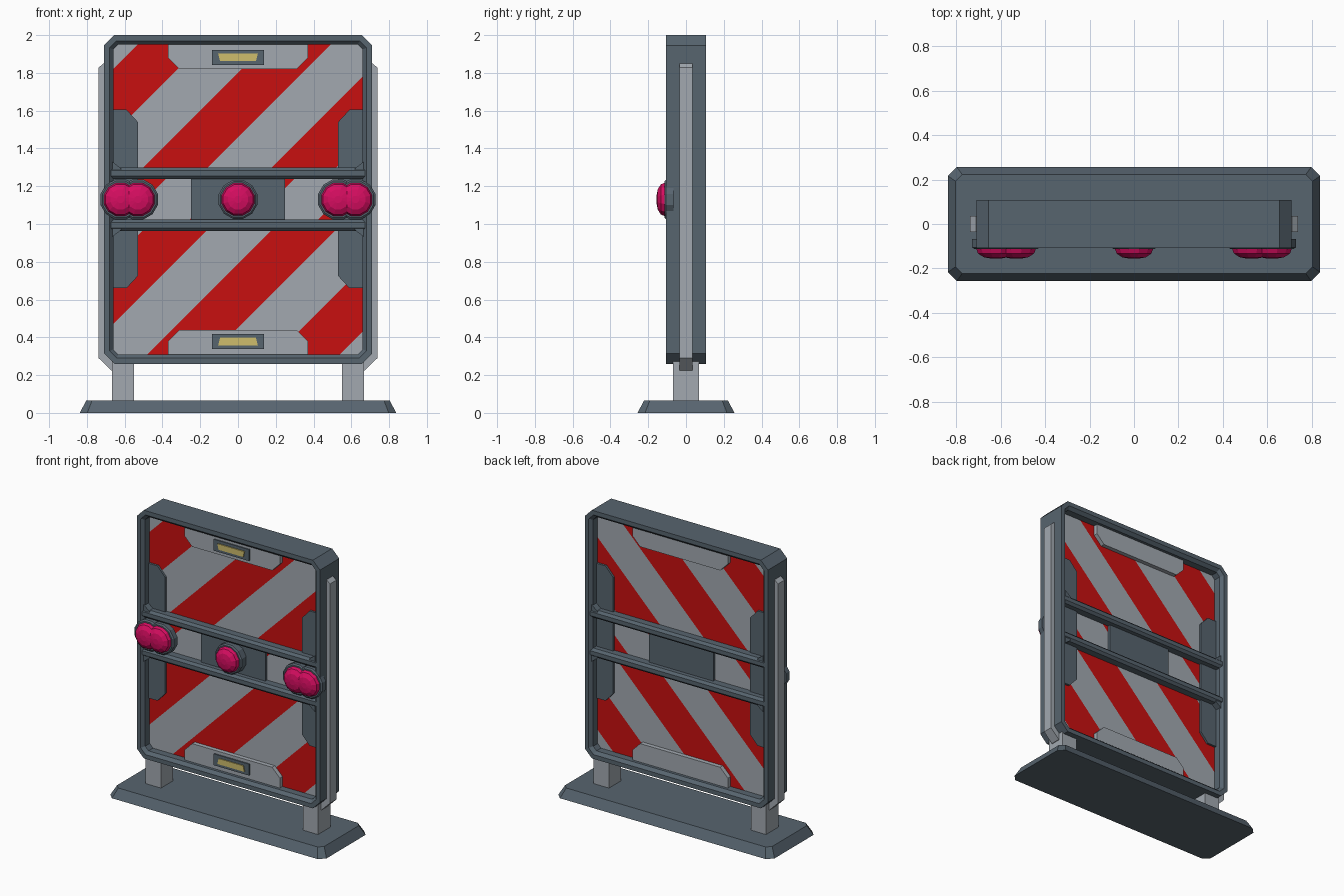
import bpy, bmesh, math
from mathutils import Vector

if "Cube" in bpy.data.objects:
    bpy.data.objects.remove(bpy.data.objects["Cube"])


def make_mat(name, rgb):
    m = bpy.data.materials.new(name)
    m.diffuse_color = (*rgb, 1)
    m.use_nodes = True
    m.node_tree.nodes["Principled BSDF"].inputs["Base Color"].default_value = m.diffuse_color
    return m


SLATE = make_mat("slate grey", (0.095, 0.128, 0.158))
LIGHT = make_mat("light grey", (0.36, 0.395, 0.435))
RED = make_mat("warning red", (0.58, 0.005, 0.005))
PINK = make_mat("lamp pink", (0.68, 0.004, 0.12))
YELLOW = make_mat("pale yellow", (0.62, 0.51, 0.15))


def finish(name, bm, *mats):
    bmesh.ops.recalc_face_normals(bm, faces=bm.faces[:])
    me = bpy.data.meshes.new(name)
    bm.to_mesh(me)
    bm.free()
    for m in mats:
        me.materials.append(m)
    ob = bpy.data.objects.new(name, me)
    bpy.context.collection.objects.link(ob)
    return ob


def skin(name, loops, mat, caps=True, closed=False):
    """Join equal-length loops of points with quads."""
    bm = bmesh.new()
    rows = [[bm.verts.new(p) for p in lp] for lp in loops]
    n = len(rows[0])
    pairs = list(zip(rows, rows[1:])) + ([(rows[-1], rows[0])] if closed else [])
    for a, b in pairs:
        for i in range(n):
            j = (i + 1) % n
            bm.faces.new((a[i], a[j], b[j], b[i]))
    if caps and not closed:
        bm.faces.new(rows[0])
        bm.faces.new(rows[-1])
    return finish(name, bm, mat)


def prism(name, pts, y0, y1, mat):
    """Extrude an x-z outline along y."""
    return skin(name, [[(x, y, z) for x, z in pts] for y in (y0, y1)], mat)


def rect(x0, x1, z0, z1):
    return [(x0, z0), (x1, z0), (x1, z1), (x0, z1)]


def octagon(hx, hy, c):
    return [(hx, -hy + c), (hx, hy - c), (hx - c, hy), (-hx + c, hy),
            (-hx, hy - c), (-hx, -hy + c), (-hx + c, -hy), (hx - c, -hy)]


def lathe(name, cx, cz, prof, mat, n=12):
    """Turn a (radius, y) profile about the y axis."""
    ang = [2 * math.pi * (i + 0.5) / n for i in range(n)]
    return skin(name, [[(cx + r * math.cos(a), y, cz + r * math.sin(a)) for a in ang]
                       for r, y in prof], mat)


def striped_panel(name, z0, z1, start, w=0.34, hx=0.675, t=0.035):
    """Slab cut along 45 degree lines, red where x - z falls in an even band."""
    bm = bmesh.new()
    bmesh.ops.create_cube(bm, size=1)
    for v in bm.verts:
        v.co = Vector((v.co.x * 2 * hx, v.co.y * 2 * t, (z0 + z1) / 2 + v.co.z * (z1 - z0)))
    for k in range(-12, 13):
        bmesh.ops.bisect_plane(bm, geom=bm.verts[:] + bm.edges[:] + bm.faces[:],
                               plane_co=(start + k * w, 0, 0), plane_no=(1, 0, -1))
    for f in bm.faces:
        c = f.calc_center_median()
        f.material_index = math.floor((c.x - c.z - start) / w + 1e-4) % 2
    return finish(name, bm, RED, LIGHT)


# Base plate
skin("base_plate", [[(x, y, z) for x, y in octagon(hx, hy, c)]
                    for hx, hy, c, z in ((0.838, 0.257, 0.04, 0), (0.803, 0.222, 0.03, 0.065))], SLATE)

# Outer frame ring with bevelled lips
CZ, HX, HZ = 1.13, 0.71, 0.87
prof = [(0, -0.107), (0.03, -0.107), (0.05, -0.085), (0.05, 0.085), (0.03, 0.107), (0, 0.107)]
skin("outer_frame", [[(x, y, CZ + z) for x, z in octagon(HX - d, HZ - d, 0.055 - 0.586 * d)]
                     for d, y in prof], SLATE, closed=True)

# Cross bars between the openings
for label, z in (("upper", 1.268), ("lower", 0.994)):
    sec = octagon(0.1, 0.03, 0.016)
    skin(label + "_cross_bar", [[(x, y, z + h) for y, h in sec] for x in (-0.68, 0.68)], SLATE)

# Striped panels
striped_panel("upper_panel", 1.268, 1.97, -2.48)
striped_panel("middle_panel", 0.994, 1.268, -1.28)
striped_panel("lower_panel", 0.29, 0.994, -0.79)

# Middle plate behind the centre lamp
prism("centre_plate", rect(-0.25, 0.25, 1.0, 1.26), -0.055, 0.055, SLATE)

# Parts repeated on both sides
for s, side in ((-1, "left"), (1, "right")):
    def flip(pts):
        return [(s * x, z) for x, z in pts]

    # Leg and side rail
    prism(side + "_leg", flip(rect(0.55, 0.668, 0.06, 0.29)), -0.068, 0.068, LIGHT)
    prism(side + "_rail", flip([(0.69, 1.85), (0.712, 1.85), (0.738, 1.828), (0.738, 0.29),
                                (0.672, 0.225), (0.64, 0.225), (0.64, 0.27), (0.69, 0.3)]),
          -0.035, 0.035, LIGHT)

    # Side bracket running behind the cross bars
    prism(side + "_bracket", flip([(0.67, 0.66), (0.59, 0.66), (0.53, 0.725), (0.53, 1.54),
                                   (0.59, 1.605), (0.67, 1.605)]), -0.05, 0.05, SLATE)

    # Corner gussets beside the cross bars
    for z, d in ((1.295, 1), (0.967, -1)):
        prism(side + "_gusset", flip([(0.665, z - 0.01 * d), (0.62, z - 0.01 * d),
                                      (0.62, z), (0.665, z + 0.035 * d)]), -0.095, 0.095, SLATE)

    # Double lamp
    for i, x in enumerate((0.53, 0.622)):
        e = 0.001 * i
        lathe(side + "_lamp_housing", s * x, CZ, [(0.11, -0.066 - e), (0.11, -0.104 - e), (0.1, -0.112 - e)], SLATE)
        lathe(side + "_lamp", s * x, CZ, [(0.092, -0.11), (0.083, -0.133), (0.055, -0.15), (0.02, -0.156)], PINK)

# Centre lamp
lathe("centre_lamp_housing", 0, CZ, [(0.106, -0.05), (0.106, -0.104), (0.097, -0.112)], SLATE)
lathe("centre_lamp", 0, CZ, [(0.09, -0.11), (0.081, -0.133), (0.055, -0.15), (0.02, -0.156)], PINK)

# Top and bottom brackets with handle recess and yellow strip
for d, label in ((1, "top"), (-1, "bottom")):
    def at(pts):
        return [(x, CZ + d * z) for x, z in pts]

    prism(label + "_bracket",
          at([(-0.37, 0.83), (-0.37, 0.75), (-0.31, 0.69), (0.31, 0.69), (0.37, 0.75), (0.37, 0.83)]),
          -0.065, 0.065, LIGHT)
    prism(label + "_handle_surround", at(rect(-0.137, 0.137, 0.712, 0.792)), -0.073, -0.06, SLATE)
    prism(label + "_yellow_strip", at([(-0.095, 0.732), (0.095, 0.732), (0.105, 0.772), (-0.105, 0.772)]),
          -0.08, -0.07, YELLOW)
